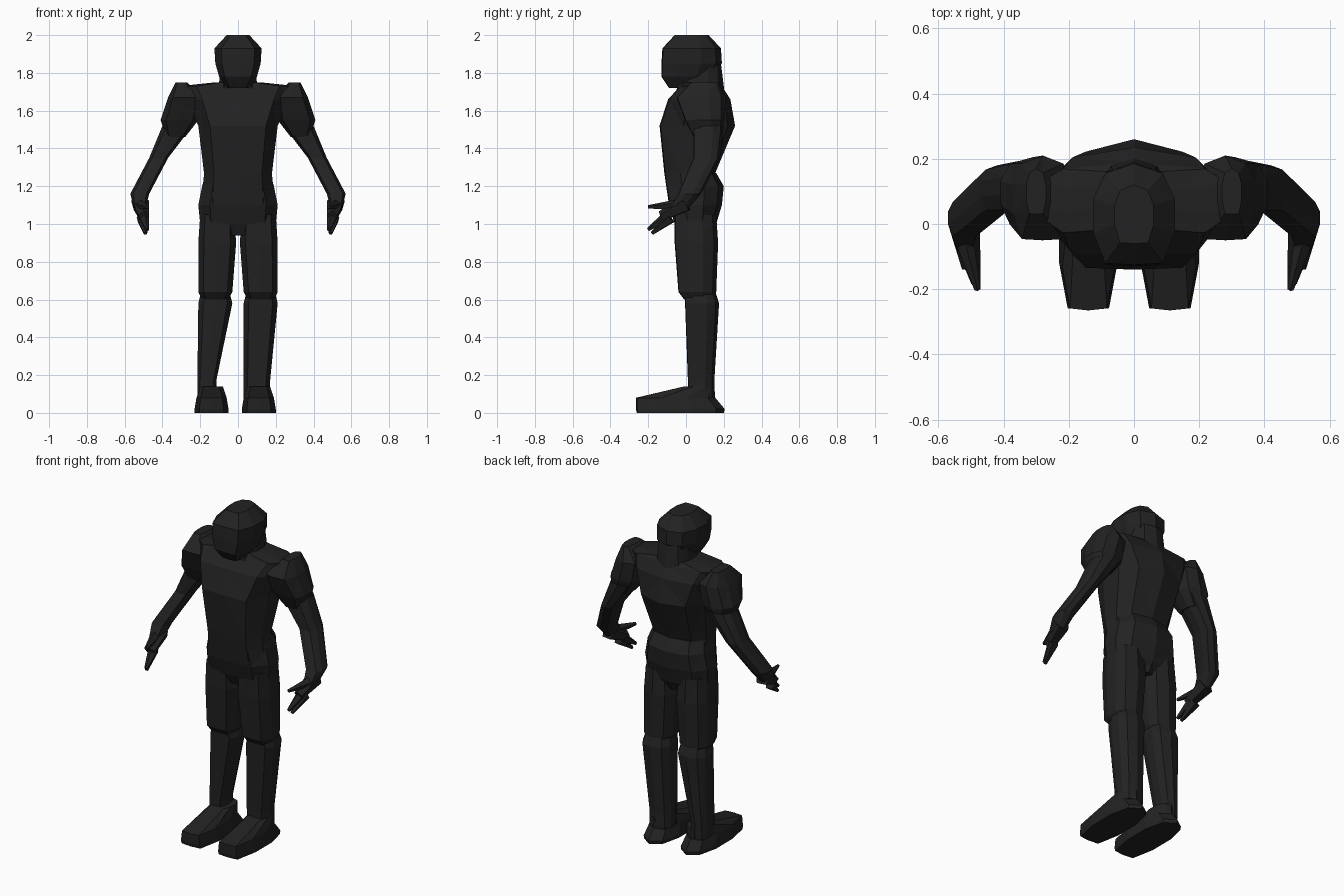
import bpy
import bmesh
from math import sin, cos, tau
from mathutils import Vector

default_cube = bpy.data.objects.get("Cube")
if default_cube:
    bpy.data.objects.remove(default_cube, do_unlink=True)

# One flat charcoal colour
SHADE = .016
charcoal = bpy.data.materials.new("charcoal")
charcoal.use_nodes = True
charcoal.diffuse_color = (SHADE, SHADE, SHADE, 1)
shader = charcoal.node_tree.nodes["Principled BSDF"]
shader.inputs["Base Color"].default_value = charcoal.diffuse_color

SIDES = 10


def ring(at, wide, deep):
    """Level cross-section: blunt at the front, ridged at the back."""
    points = []
    for step in range(SIDES):
        angle = tau * step / SIDES
        across = max(-1, min(1, 1.2 * sin(angle)))
        forward = min(1, 1.2 * cos(angle)) if cos(angle) > 0 else cos(angle)
        points.append(Vector(at) + Vector((wide * across, -deep * forward, 0)))
    return points


def finish(name, bm, mirrored):
    """Turn a built part into a flat-shaded object."""
    if mirrored:
        for vert in bm.verts:
            vert.co.x = -vert.co.x
    bmesh.ops.recalc_face_normals(bm, faces=bm.faces)
    bmesh.ops.triangulate(bm, faces=bm.faces)
    mesh = bpy.data.meshes.new(name)
    bm.to_mesh(mesh)
    bm.free()
    mesh.materials.append(charcoal)
    part = bpy.data.objects.new(name, mesh)
    bpy.context.collection.objects.link(part)


def loft(name, *rings, mirrored=False):
    """Bridge a stack of cross-sections and cap both ends."""
    bm = bmesh.new()
    loops = [[bm.verts.new(point) for point in points] for points in rings]
    for lower, upper in zip(loops, loops[1:]):
        for i in range(SIDES):
            j = (i + 1) % SIDES
            bm.faces.new((lower[i], lower[j], upper[j], upper[i]))
    bm.faces.new(loops[0])
    bm.faces.new(loops[-1])
    finish(name, bm, mirrored)


def spike(name, start, end, thick, thin, mirrored=False):
    """Tapered five-sided piece between two points."""
    start, end = Vector(start), Vector(end)
    run = end - start
    bm = bmesh.new()
    made = bmesh.ops.create_cone(bm, cap_ends=True, segments=5, radius1=thick,
                                 radius2=thin, depth=run.length)
    turn = run.to_track_quat("Z", "Y").to_matrix()
    bmesh.ops.rotate(bm, matrix=turn, verts=made["verts"])
    bmesh.ops.translate(bm, vec=(start + end) / 2, verts=made["verts"])
    finish(name, bm, mirrored)


# Head and neck
loft("head",
     ring(at=(0, 0, 1.72), wide=.06, deep=.09),
     ring(at=(0, .01, 1.78), wide=.1, deep=.14),
     ring(at=(0, .03, 1.85), wide=.12, deep=.16),
     ring(at=(0, .03, 1.93), wide=.125, deep=.155),
     ring(at=(0, .03, 2), wide=.06, deep=.09))
loft("neck",
     ring(at=(0, .07, 1.65), wide=.11, deep=.14),
     ring(at=(0, .09, 1.85), wide=.09, deep=.095))

# Torso with a ridged back, and the hips
loft("torso",
     ring(at=(0, .04, 1.1), wide=.19, deep=.13),
     ring(at=(0, .02, 1.27), wide=.18, deep=.135),
     ring(at=(0, .06, 1.52), wide=.21, deep=.2),
     ring(at=(0, .07, 1.66), wide=.27, deep=.165),
     ring(at=(0, .08, 1.73), wide=.31, deep=.11),
     ring(at=(0, .08, 1.75), wide=.12, deep=.1))
loft("hips",
     ring(at=(0, .05, .94), wide=.06, deep=.08),
     ring(at=(0, .05, 1), wide=.2, deep=.11),
     ring(at=(0, .05, 1.1), wide=.21, deep=.14),
     ring(at=(0, .05, 1.2), wide=.19, deep=.15),
     ring(at=(0, .03, 1.27), wide=.17, deep=.13))

# The weight rests on one leg, so the ankles differ
for side, flip, foot, ankle, calf in (("left", False, .11, .1, .07),
                                      ("right", True, .14, .165, .05)):
    # Shoulder cap and bent arm
    loft(side + "_shoulder",
         ring(at=(.33, .11, 1.46), wide=.05, deep=.07),
         ring(at=(.31, .1, 1.55), wide=.1, deep=.105),
         ring(at=(.28, .08, 1.67), wide=.09, deep=.13),
         ring(at=(.3, .1, 1.75), wide=.03, deep=.07), mirrored=flip)
    loft(side + "_arm",
         ring(at=(.32, .12, 1.52), wide=.08, deep=.08),
         ring(at=(.42, .11, 1.35), wide=.05, deep=.07),
         ring(at=(.52, .02, 1.16), wide=.05, deep=.06),
         ring(at=(.52, -.04, 1.08), wide=.03, deep=.05), mirrored=flip)

    # Hand with a thumb and curled fingers
    spike(side + "_palm", (.52, 0, 1.11), (.5, -.13, 1.04),
          thick=.05, thin=.03, mirrored=flip)
    spike(side + "_thumb", (.52, -.05, 1.1), (.48, -.2, 1.09),
          thick=.03, thin=.01, mirrored=flip)
    spike(side + "_finger", (.5, -.1, 1.04), (.48, -.2, .97),
          thick=.03, thin=.01, mirrored=flip)
    spike(side + "_low_finger", (.51, -.08, 1.03), (.49, -.18, .95),
          thick=.03, thin=.01, mirrored=flip)

    # Thigh, shin and long flat foot
    loft(side + "_thigh",
         ring(at=(.11, .05, 1.05), wide=.09, deep=.11),
         ring(at=(.11, .055, .9), wide=.1, deep=.115),
         ring(at=(.12, .06, .64), wide=.09, deep=.1),
         ring(at=(.12, .07, .6), wide=.07, deep=.08), mirrored=flip)
    loft(side + "_shin",
         ring(at=(.12, .07, .66), wide=.07, deep=.08),
         ring(at=(.12, .085, .58), wide=.09, deep=.09),
         ring(at=(ankle, .08, .17), wide=calf, deep=.07),
         ring(at=(ankle, .08, .08), wide=calf, deep=.07), mirrored=flip)
    loft(side + "_foot",
         ring(at=(foot, -.03, 0), wide=.09, deep=.23),
         ring(at=(foot, -.03, .02), wide=.09, deep=.235),
         ring(at=(foot, -.055, .08), wide=.08, deep=.21),
         ring(at=(foot, .07, .14), wide=.06, deep=.08), mirrored=flip)
